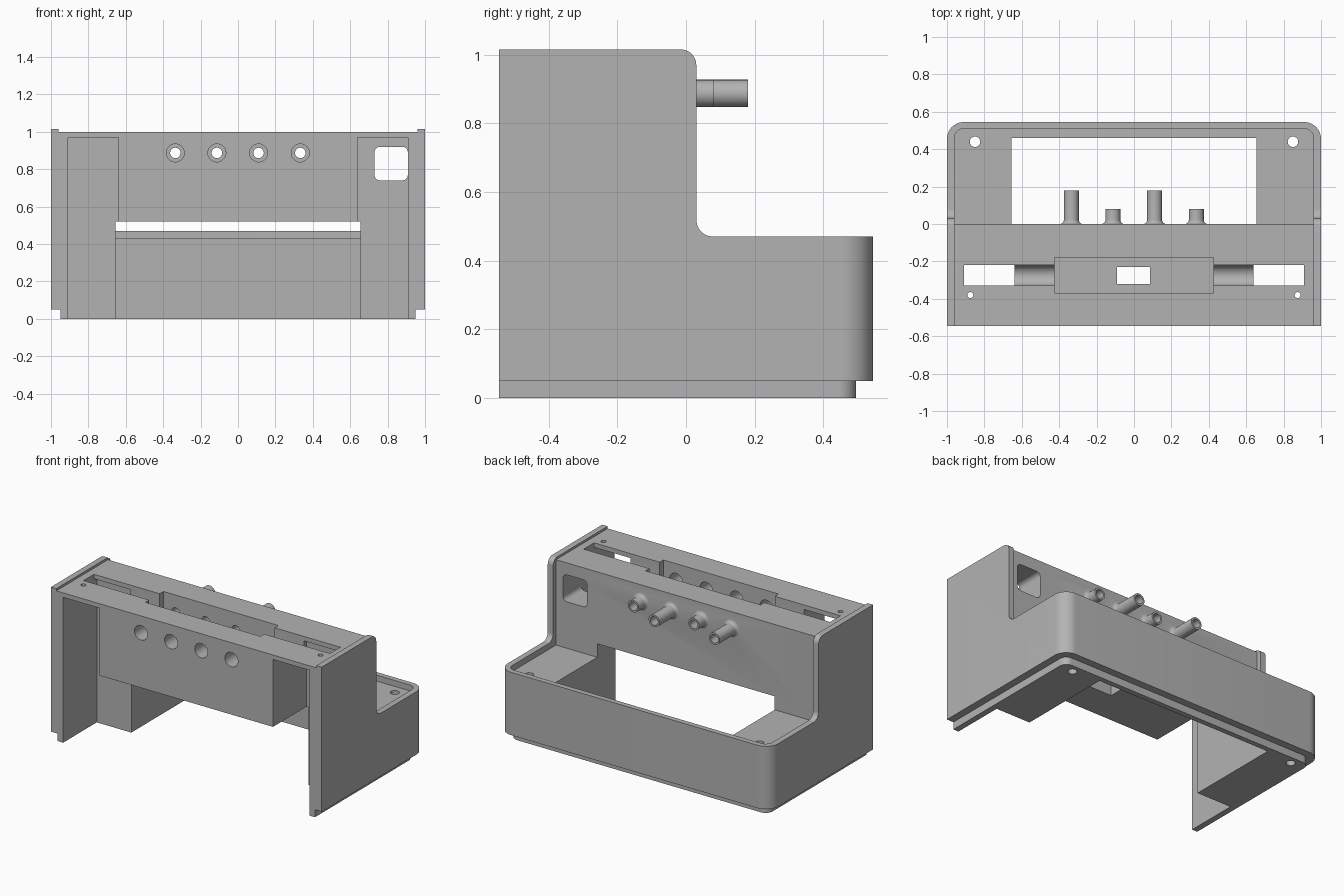
import bpy, bmesh
from math import pi, sin, cos
from mathutils import Vector, Matrix

old = bpy.data.objects.get("Cube")
if old:
    bpy.data.objects.remove(old)

grey = bpy.data.materials.new("plain_grey")
grey.use_nodes = True
grey.diffuse_color = (0.45, 0.45, 0.45, 1)
grey.node_tree.nodes["Principled BSDF"].inputs["Base Color"].default_value = (0.45, 0.45, 0.45, 1)


def finish(bm, name):
    bmesh.ops.recalc_face_normals(bm, faces=bm.faces)
    mesh = bpy.data.meshes.new(name)
    bm.to_mesh(mesh)
    bm.free()
    obj = bpy.data.objects.new(name, mesh)
    bpy.context.collection.objects.link(obj)
    mesh.materials.append(grey)
    return obj


def rounded(corners, steps=10):
    """Outline from (u, v, radius) corners, each rounded with an arc."""
    pts = []
    for i, (u, v, r) in enumerate(corners):
        p = Vector((u, v))
        if not r:
            pts.append(p)
            continue
        a = (Vector(corners[i - 1][:2]) - p).normalized()
        b = (Vector(corners[(i + 1) % len(corners)][:2]) - p).normalized()
        centre = p + (a + b) * r
        for k in range(steps + 1):
            t = k / steps * pi / 2
            pts.append(centre - b * r * cos(t) - a * r * sin(t))
    return pts


def prism(name, outline, axis, lo, hi):
    """Extrude an outline along an axis; u, v are the other two in order."""
    def place(p, w):
        c = [p.x, p.y]
        c.insert("xyz".index(axis), w)
        return c
    bm = bmesh.new()
    low = [bm.verts.new(place(p, lo)) for p in outline]
    high = [bm.verts.new(place(p, hi)) for p in outline]
    bm.faces.new(low)
    bm.faces.new(high)
    for i in range(len(low)):
        bm.faces.new((low[i - 1], low[i], high[i], high[i - 1]))
    return finish(bm, name)


def box(name, x0, x1, y0, y1, z0, z1):
    return prism(name, rounded([(x0, y0, 0), (x1, y0, 0), (x1, y1, 0), (x0, y1, 0)]), "z", z0, z1)


def rod(name, axis, u, v, r, lo, hi, n=32):
    ring = [Vector((u + r * cos(2 * pi * k / n), v + r * sin(2 * pi * k / n))) for k in range(n)]
    return prism(name, ring, axis, lo, hi)


def combine(target, tool, operation="DIFFERENCE"):
    mod = target.modifiers.new("combine", "BOOLEAN")
    mod.operation, mod.solver, mod.object = operation, "EXACT", tool
    bpy.context.view_layer.objects.active = target
    bpy.ops.object.modifier_apply(modifier=mod.name)
    bpy.data.objects.remove(tool)


def footprint(half, front, back, r):
    return rounded([(-half, front, 0), (half, front, 0), (half, back, r), (-half, back, r)])


# Stepped housing: rounded footprint trimmed to the side profile
housing = prism("housing", footprint(1, -0.545, 0.545, 0.09), "z", 0.05, 1.015)
side = rounded([(-0.7, -0.1, 0), (0.7, -0.1, 0), (0.7, 0.47, 0), (0.03, 0.47, 0.05),
                (0.03, 1.015, 0.045), (-0.7, 1.015, 0)])
combine(housing, prism("side_trim", side, "x", -1.2, 1.2), "INTERSECT")

# Inset plinth under the housing
combine(housing, prism("plinth", footprint(0.95, -0.545, 0.495, 0.05), "z", 0, 0.1), "UNION")

# Raised lips around the top, the back wall and the rear deck
combine(housing, prism("deck_cut", footprint(0.96, 0, 0.51, 0.05), "z", 0.43, 1.2))
combine(housing, box("top_cut", -0.96, 0.96, -0.7, 0.2, 1.0, 1.2))

# Central opening below the bridge
combine(housing, box("opening_cut", -0.655, 0.655, -0.7, 0.46, -0.1, 0.52))

# Side recesses, top screw holes and deck holes
for s in (-1, 1):
    a, b = sorted((s * 0.64, s * 0.91))
    combine(housing, box("recess_cut", a, b, -0.7, -0.19, -0.1, 0.97))
    combine(housing, rod("screw_cut", "z", s * 0.875, -0.38, 0.016, 0.9, 1.1, 20))
    combine(housing, rod("deck_hole_cut", "z", s * 0.85, 0.44, 0.028, -0.1, 0.6))

# Long slot with a round-bottomed trough, deep pocket and drain hole
trough = rounded([(-0.33, 0.85, 0.054), (-0.22, 0.85, 0.054), (-0.22, 1.1, 0), (-0.33, 1.1, 0)])
combine(housing, prism("slot_cut", trough, "x", -0.91, 0.91))
combine(housing, box("pocket_cut", -0.425, 0.425, -0.37, -0.18, 0.78, 1.1))
combine(housing, box("drain_cut", -0.09, 0.085, -0.32, -0.23, 0.4, 0.9))

# Rounded window through the back wall on one side
window = rounded([(0.73, 0.74, 0.03), (0.908, 0.74, 0.03), (0.908, 0.92, 0.03), (0.73, 0.92, 0.03)])
combine(housing, prism("window_cut", window, "y", -0.3, 0.2))


def nozzle(x, length):
    """Solid spout with a flared root, turned about the y axis."""
    profile = [(0, -0.03), (0.062, -0.03), (0.062, 0)]
    profile += [(0.062 - 0.022 * sin(t), 0.022 - 0.022 * cos(t)) for t in
                (k * pi / 12 for k in range(1, 7))]
    profile += [(0.04, length), (0, length)]
    bm = bmesh.new()
    verts = [bm.verts.new((r, y, 0)) for r, y in profile]
    edges = [bm.edges.new(pair) for pair in zip(verts, verts[1:])]
    bmesh.ops.spin(bm, geom=verts + edges, cent=(0, 0, 0), axis=(0, 1, 0), angle=2 * pi, steps=32)
    bmesh.ops.remove_doubles(bm, verts=bm.verts, dist=0.0005)
    bmesh.ops.transform(bm, matrix=Matrix.Translation((x, 0, 0.887)), verts=bm.verts)
    return finish(bm, "nozzle")


# Four spouts, alternately long and short, each bored right through
for i, x in enumerate((-0.335, -0.113, 0.11, 0.333)):
    combine(housing, nozzle(x, 0.08 if i % 2 else 0.18), "UNION")
    combine(housing, rod("bore_cut", "y", x, 0.887, 0.028, -0.3, 0.3))
    combine(housing, rod("front_hole_cut", "y", x, 0.887, 0.048, -0.7, -0.3))

bpy.ops.object.select_all(action="DESELECT")
housing.select_set(True)
bpy.context.view_layer.objects.active = housing
bpy.ops.object.shade_smooth_by_angle(angle=0.5)
